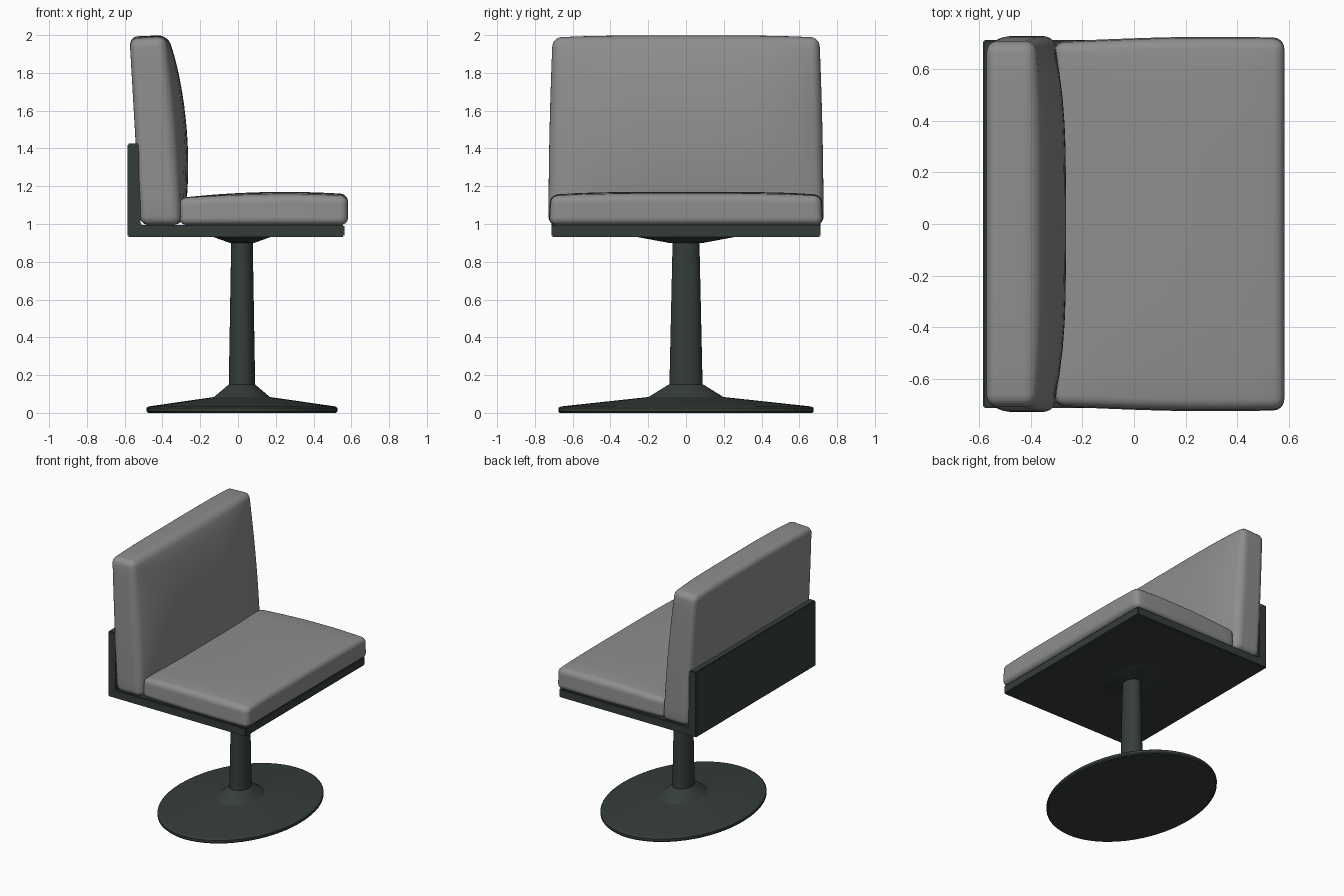
import bpy, bmesh, math
from mathutils import Vector

if "Cube" in bpy.data.objects:
    bpy.data.objects.remove(bpy.data.objects["Cube"])


def material(name, rgb):
    m = bpy.data.materials.new(name)
    m.diffuse_color = (*rgb, 1)
    m.use_nodes = True
    m.node_tree.nodes["Principled BSDF"].inputs["Base Color"].default_value = m.diffuse_color
    return m


GREY = material("grey upholstery", (0.27, 0.27, 0.27))
GREEN = material("dark green metal", (0.036, 0.048, 0.040))


def add_object(name, bm, mat, angle):
    bmesh.ops.recalc_face_normals(bm, faces=bm.faces)
    me = bpy.data.meshes.new(name)
    bm.to_mesh(me)
    bm.free()
    me.materials.append(mat)
    ob = bpy.data.objects.new(name, me)
    bpy.context.collection.objects.link(ob)
    bpy.ops.object.select_all(action='DESELECT')
    ob.select_set(True)
    bpy.context.view_layer.objects.active = ob
    bpy.ops.object.shade_smooth_by_angle(angle=math.radians(angle))
    return ob


def cushion(name, half, radius, warp):
    """Rounded box with its grid tightened at the corners, then warped."""
    bm = bmesh.new()
    bmesh.ops.create_cube(bm, size=2)
    bmesh.ops.subdivide_edges(bm, edges=bm.edges[:], cuts=19, use_grid_fill=True)
    for v in bm.verts:
        p, inner = Vector(), Vector()
        for i in range(3):
            t, h = v.co[i], half[i]
            a, flat = abs(t), h - radius
            d = a / 0.7 * flat if a < 0.7 else flat + (a - 0.7) / 0.3 * radius
            p[i] = math.copysign(d, t)
            inner[i] = math.copysign(min(d, flat), t)
        off = p - inner
        if off.length > 1e-6:
            # the largest component keeps the point on the rounded shell
            p = inner + off.normalized() * max(abs(c) for c in off)
        v.co = warp(p.x / half[0], p.y / half[1], p.z / half[2])
    return add_object(name, bm, GREY, 60)


def seat_shape(a, b, c):
    t = (c + 1) / 2
    crown = 1.138 + 0.032 * (1 - abs(a - 0.25) ** 2 / 1.56) * (1 - 0.5 * b ** 4)
    width = 0.712 + 0.015 * math.cos((a - 0.4) * 1.3) - 0.008 * t
    return Vector((0.136 + 0.446 * a, b * width, 0.994 + (crown - 0.994) * t))


def back_shape(a, b, c):
    v, s = (c + 1) / 2, (a + 1) / 2
    bulge = 0.072 * max(0, math.sin(math.pi * min(v, 1))) ** 0.6 * (1 - b ** 4)
    rear = -0.517 - 0.057 * v
    front = -0.303 - 0.08 * v + bulge
    z = 0.994 + v * (1.006 - 0.012 * b ** 4 - 0.008 * (1 - s))
    return Vector((rear + (front - rear) * s, b * (0.728 - 0.022 * v * v), z))


# upholstery
cushion("seat_cushion", (0.446, 0.725, 0.088), 0.042, seat_shape)
cushion("backrest_cushion", (0.105, 0.725, 0.5), 0.045, back_shape)

# L-shaped tray: side profile extruded across the width
profile = [(-0.585, 0.932), (0.563, 0.932), (0.563, 0.996),
           (-0.517, 0.996), (-0.517, 1.425), (-0.585, 1.425)]
bm = bmesh.new()
face = bm.faces.new([bm.verts.new((x, -0.712, z)) for x, z in profile])
ext = bmesh.ops.extrude_face_region(bm, geom=[face])
bmesh.ops.translate(bm, vec=(0, 1.424, 0),
                    verts=[g for g in ext["geom"] if isinstance(g, bmesh.types.BMVert)])
bmesh.ops.bevel(bm, geom=bm.edges[:], offset=0.006, segments=2, affect='EDGES')
add_object("seat_tray", bm, GREEN, 40)


def elliptic_stack(name, rings, sides=64):
    """Closed stack of elliptical rings (rx, ry, z)."""
    bm = bmesh.new()
    loops = []
    for rx, ry, z in rings:
        loops.append([bm.verts.new((0.021 + rx * math.cos(2 * math.pi * i / sides),
                                    ry * math.sin(2 * math.pi * i / sides), z))
                      for i in range(sides)])
    for lo, hi in zip(loops, loops[1:]):
        for i in range(sides):
            j = (i + 1) % sides
            bm.faces.new((lo[i], lo[j], hi[j], hi[i]))
    bm.faces.new(loops[0])
    bm.faces.new(loops[-1])
    return add_object(name, bm, GREEN, 25)


# pedestal
elliptic_stack("base_disc", [(0.497, 0.668, 0.0), (0.506, 0.676, 0.008), (0.506, 0.676, 0.026),
                             (0.495, 0.663, 0.034), (0.148, 0.198, 0.084), (0.070, 0.092, 0.150)])
elliptic_stack("column", [(0.070, 0.088, 0.14), (0.057, 0.071, 0.91)])
elliptic_stack("top_flange", [(0.062, 0.085, 0.899), (0.165, 0.285, 0.936)])
